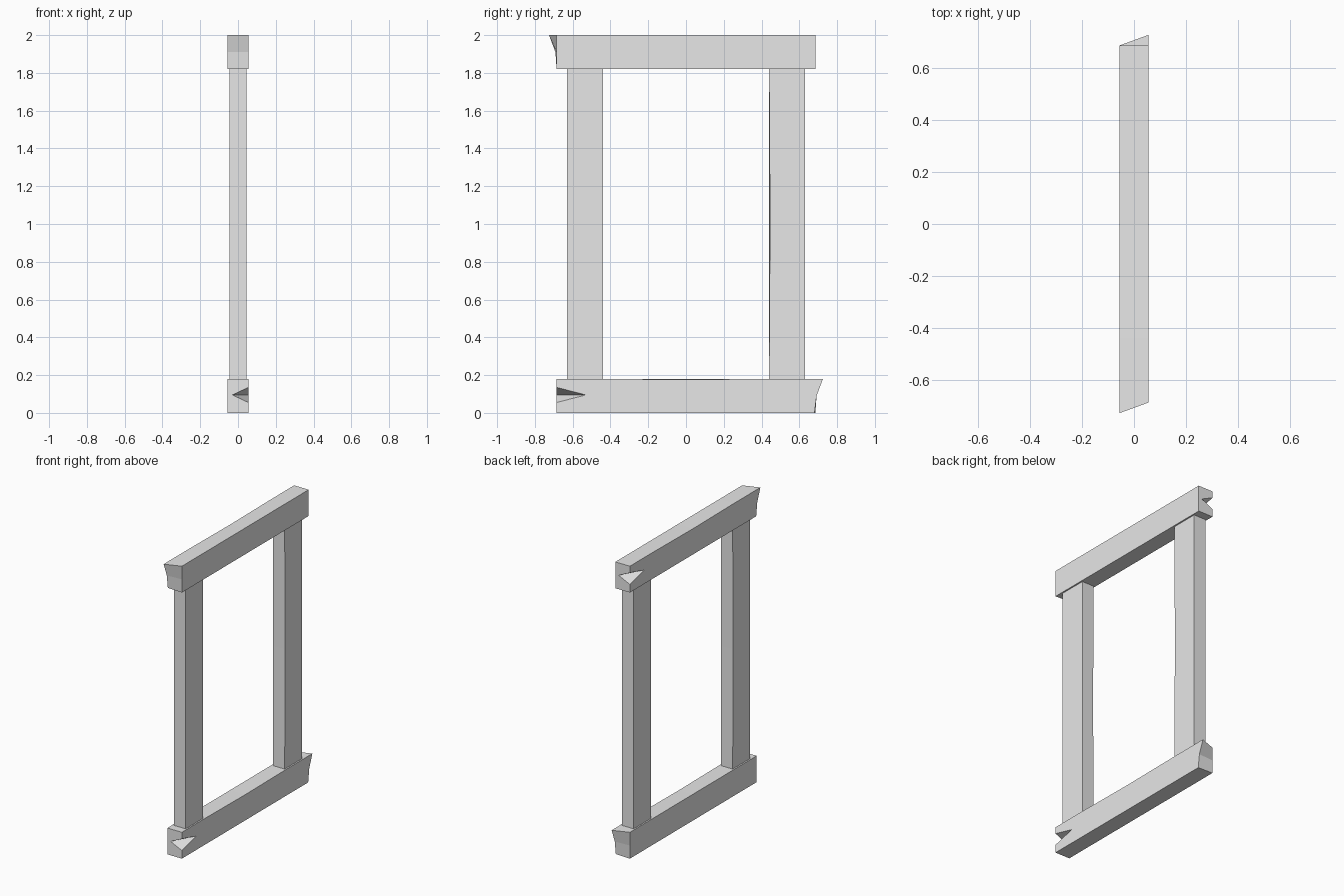
import bpy, bmesh, math
from mathutils import Vector

cube = bpy.data.objects.get("Cube")
if cube:
    bpy.data.objects.remove(cube, do_unlink=True)

grey = bpy.data.materials.new("pale grey")
grey.use_nodes = True
colour = (0.8, 0.8, 0.8, 1)
grey.diffuse_color = colour
grey.node_tree.nodes["Principled BSDF"].inputs["Base Color"].default_value = colour

BEAM_X, BEAM_Y, BEAM_H = 0.055, 0.685, 0.18


def add_object(name, bm):
    bmesh.ops.recalc_face_normals(bm, faces=bm.faces)
    mesh = bpy.data.meshes.new(name)
    bm.to_mesh(mesh)
    bm.free()
    mesh.materials.append(grey)
    ob = bpy.data.objects.new(name, mesh)
    bpy.context.collection.objects.link(ob)
    return ob


def box(low, high):
    bm = bmesh.new()
    bmesh.ops.create_cube(bm, size=1)
    low, high = Vector(low), Vector(high)
    for v in bm.verts:
        v.co = (low + high) / 2 + v.co * (high - low)
    return bm


def cut(bm, point, normal):
    geom = bm.verts[:] + bm.edges[:] + bm.faces[:]
    bmesh.ops.bisect_plane(bm, geom=geom, plane_co=point, plane_no=normal)


def turned_copy(ob, name, z=0):
    twin = bpy.data.objects.new(name, ob.data.copy())
    twin.rotation_euler.z = math.pi
    twin.location.z = z
    bpy.context.collection.objects.link(twin)


# Beam with one flared, slanted end and a gently worn top edge
bm = box((-BEAM_X, -BEAM_Y, 0), (BEAM_X, BEAM_Y, BEAM_H))
cut(bm, (0, 0, BEAM_H / 2), (0, 0, 1))
for y in (-0.44, 0, 0.44):
    cut(bm, (0, y, 0), (0, 1, 0))
for v in bm.verts:
    if v.co.x > 0 and v.co.y > 0.6:
        t = v.co.z / BEAM_H
        v.co.y += -0.005 + 0.045 * t * t
    elif v.co.x > 0 and abs(v.co.y) < 0.1 and v.co.z > 0.1:
        v.co.z -= 0.004
bottom_beam = add_object("bottom_beam", bm)

# Split in the other end: a wedge narrowing along the side and across the end
side = Vector((BEAM_X, -0.53, 0.095))
end = Vector((-0.03, -BEAM_Y, 0.095))
middle = (side + end) / 2
reach = (side - end) * 0.2
corners = [middle + (Vector((BEAM_X, -BEAM_Y, z)) - middle) * 1.5 for z in (0.135, 0.055)]
bm = bmesh.new()
for p in [side + reach, end - reach] + corners:
    bm.verts.new(p)
bmesh.ops.convex_hull(bm, input=bm.verts[:])
wedge = add_object("split_cutter", bm)
wedge.hide_render = True
mod = bottom_beam.modifiers.new("split", 'BOOLEAN')
mod.operation = 'DIFFERENCE'
mod.solver = 'EXACT'
mod.object = wedge
graph = bpy.context.evaluated_depsgraph_get()
split_mesh = bpy.data.meshes.new_from_object(bottom_beam.evaluated_get(graph))
bottom_beam.modifiers.clear()
bottom_beam.data = split_mesh
bpy.data.objects.remove(wedge, do_unlink=True)
turned_copy(bottom_beam, "top_beam", 2 - BEAM_H)

# Posts, with the inner edge slightly worn at mid height
bm = box((-0.045, 0.44, BEAM_H), (0.045, 0.63, 2 - BEAM_H))
cut(bm, (0, 0, 1), (0, 0, 1))
for v in bm.verts:
    if v.co.x > 0 and v.co.y < 0.5 and abs(v.co.z - 1) < 0.1:
        v.co.y += 0.005
back_post = add_object("back_post", bm)
turned_copy(back_post, "front_post")
